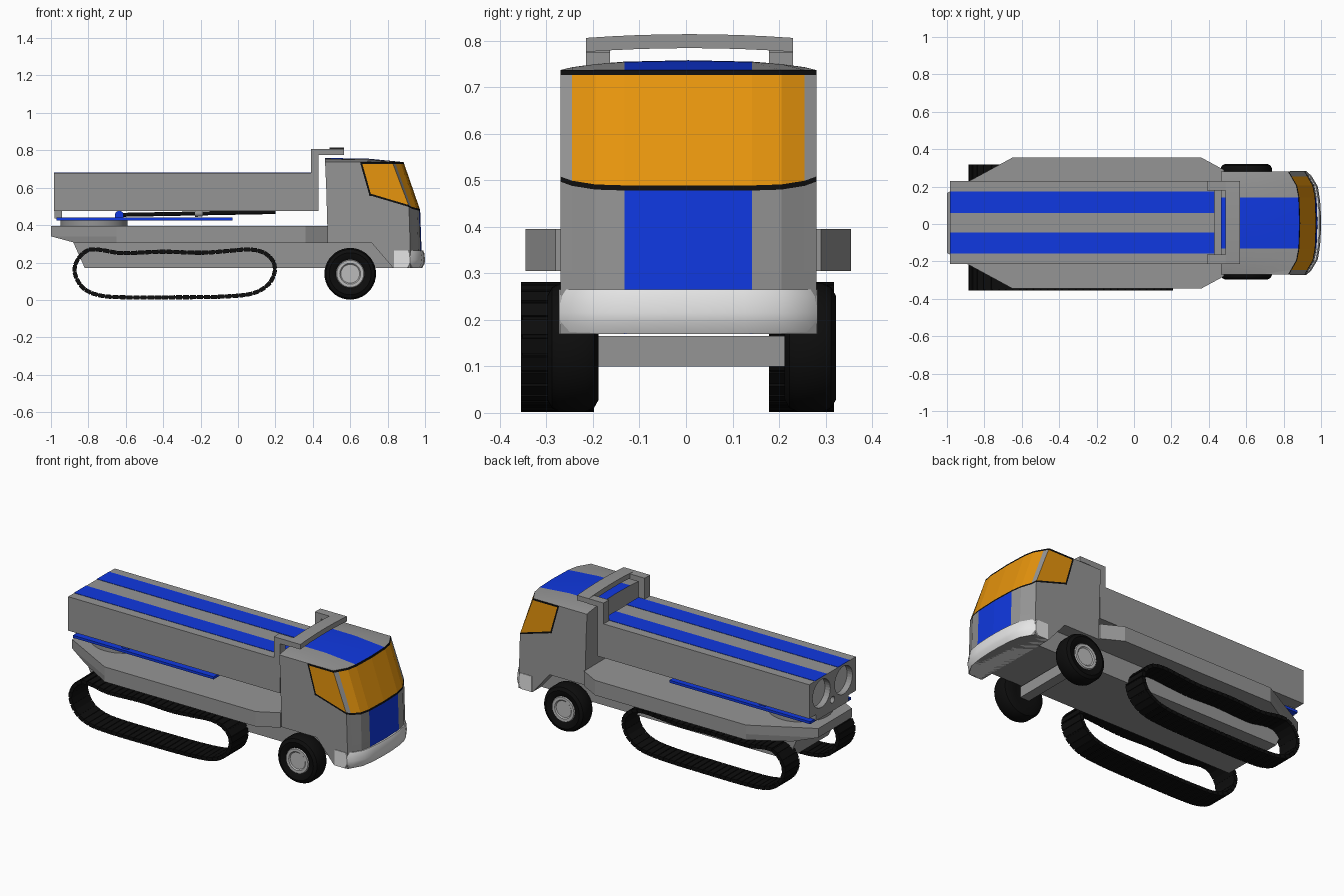
import bpy, bmesh, math
from mathutils import Vector

if "Cube" in bpy.data.objects:
    bpy.data.objects.remove(bpy.data.objects["Cube"])


def mat(name, r, g, b):
    m = bpy.data.materials.new(name)
    m.diffuse_color = (r, g, b, 1)
    m.use_nodes = True
    m.node_tree.nodes["Principled BSDF"].inputs["Base Color"].default_value = m.diffuse_color
    return m


BODY = mat("body grey", 0.30, 0.30, 0.30)
BLUE = mat("stripe blue", 0.005, 0.04, 0.75)
GLASS = mat("amber glass", 0.80, 0.30, 0.004)
BLACK = mat("rubber black", 0.004, 0.004, 0.004)
PALE = mat("bumper white", 0.78, 0.78, 0.78)
HUB = mat("hub light grey", 0.50, 0.50, 0.50)


def make(name, verts, faces, mats, idx=None, smooth=None):
    me = bpy.data.meshes.new(name)
    me.from_pydata([tuple(v) for v in verts], [], faces)
    for m in mats:
        me.materials.append(m)
    if idx:
        for p, i in zip(me.polygons, idx):
            p.material_index = i
    bm = bmesh.new()
    bm.from_mesh(me)
    bmesh.ops.remove_doubles(bm, verts=bm.verts, dist=1e-5)
    bmesh.ops.recalc_face_normals(bm, faces=bm.faces)
    bm.to_mesh(me)
    bm.free()
    ob = bpy.data.objects.new(name, me)
    bpy.context.collection.objects.link(ob)
    if smooth:
        bpy.ops.object.select_all(action='DESELECT')
        ob.select_set(True)
        bpy.context.view_layer.objects.active = ob
        bpy.ops.object.shade_smooth_by_angle(angle=math.radians(smooth))
    return ob


def loft(name, rings, mats, pick=None, caps=True, smooth=None):
    """Skin closed rings; pick(row, col) gives the material index."""
    n = len(rings[0])
    faces, idx = [], []
    for r in range(len(rings) - 1):
        for i in range(n):
            j = (i + 1) % n
            faces.append((r * n + i, r * n + j, (r + 1) * n + j, (r + 1) * n + i))
            idx.append(pick(r, i) if pick else 0)
    if caps:
        faces += [tuple(range(n)), tuple(range((len(rings) - 1) * n, len(rings) * n))]
        idx += [0, 0]
    return make(name, [p for ring in rings for p in ring], faces, mats, idx, smooth)


def box(name, x0, x1, y0, y1, z0, z1, m):
    return loft(name, [[(x0, y0, z), (x1, y0, z), (x1, y1, z), (x0, y1, z)] for z in (z0, z1)], [m])


def mirrored(half, z, yc=0.005):
    """Half outline (x, y) -> closed symmetric ring at height z."""
    return [(x, yc + y, z) for x, y in half] + [(x, yc - y, z) for x, y in reversed(half)]


def rod(name, a, b, r, m, n=24, smooth=40):
    a, b = Vector(a), Vector(b)
    d = (b - a).normalized()
    u = d.orthogonal().normalized()
    v = d.cross(u)
    ring = [r * (math.cos(t) * u + math.sin(t) * v) for t in (2 * math.pi * i / n for i in range(n))]
    return loft(name, [[a + p for p in ring], [b + p for p in ring]], [m], smooth=smooth)


# Cab: rings of eight columns per side, from the nose centre round to the back
COL_Y = [0, 0.137, 0.2, 0.25, 0.275, 0.275, 0.275, 0.275]
NOSE = [0, -0.005, -0.017, -0.046, -0.06]
SILL = [0.478, 0.478, 0.48, 0.488, 0.497, 0.557, 0.557, 0.557]
CAB_Y = 0.005


def cab_ring(xf, z, xw, xb):
    xs = [xf + d for d in NOSE] + [xw, xw - 0.01, xb]
    zs = z if isinstance(z, list) else [z] * 8
    pts = list(zip(xs, COL_Y, zs))
    return [(x, CAB_Y + y, h) for x, y, h in pts] + [(x, CAB_Y - y, h) for x, y, h in pts[:0:-1]]


def cab_mat(row, i):
    k = min(i, 14 - i)
    if i == 7:
        k = 7
    if row <= 2:
        return 1 if k == 0 else 0
    if row in (3, 5):
        return 3 if k <= 5 else 0
    return [2, 2, 2, 0, 2, 3, 0, 0][k]


loft("cab", [cab_ring(0.983, 0.17, 0.86, 0.83),
             cab_ring(0.98, 0.305, 0.74, 0.715),
             cab_ring(0.98, 0.305, 0.74, 0.48),
             cab_ring(0.974, SILL, 0.712, 0.473),
             cab_ring(0.971, [z + 0.011 for z in SILL], 0.71, 0.473),
             cab_ring(0.889, 0.726, 0.665, 0.466),
             cab_ring(0.885, 0.737, 0.663, 0.465)],
     [BODY, BLUE, GLASS, BLACK], cab_mat)

# Cab roof: crowned grid with a blue centre stripe, closed at the back
CROWN = [0.021, 0.018, 0.013, 0.006, 0]
cols = [(-1, k) for k in (4, 3, 2, 1)] + [(1, k) for k in range(5)]
verts = []
for x, f in ((0.465, 1), (0.68, 0.95), (None, 0)):
    for s, k in cols:
        verts.append((x or 0.885 + NOSE[k], CAB_Y + s * COL_Y[k], 0.737 + f * CROWN[k]))
faces = [(r * 9 + i, r * 9 + i + 1, r * 9 + i + 10, r * 9 + i + 9) for r in range(2) for i in range(8)]
idx = [1 if i in (3, 4) else 0 for r in range(2) for i in range(8)]
make("cab_roof", verts, faces + [tuple(range(9))], [BODY, BLUE], idx + [0], smooth=30)

# Wrap-around bumper
BUMP = [(0.83, 0.27), (0.835, 0.278), (0.92, 0.278), (0.947, 0.255), (0.983, 0.195), (0.995, 0.12), (1.0, 0.04)]
loft("bumper", [mirrored([(x - d * (x > 0.9), y) for x, y in BUMP], z)
                for z, d in ((0.17, 0.015), (0.195, 0.002), (0.215, 0), (0.25, 0.004), (0.265, 0.01))],
     [PALE], smooth=35)

# Deck, lower hull and front axle
FRONT = [(0.48, 0.285), (0.36, 0.35), (-0.65, 0.35)]
loft("deck", [mirrored(FRONT + [(-0.87, 0.22)], 0.305),
              mirrored(FRONT + [(-1.0, 0.16)], 0.34),
              mirrored(FRONT + [(-1.0, 0.16)], 0.395)], [BODY])
hull = [(-0.88, 0.306), (-0.82, 0.172), (0.9, 0.172), (0.9, 0.306)]
loft("hull", [[(x, y, z) for x, z in hull] for y in (-0.19, 0.2)], [BODY])
box("front_axle", 0.57, 0.63, -0.2, 0.215, 0.1, 0.165, BODY)

# Front wheels: lathed tyre and hub
PROFILE = [(0.0, 0.044), (0.05, 0.044), (0.056, 0.05), (0.072, 0.05), (0.076, 0.044), (0.085, 0.05),
           (0.112, 0.055), (0.13, 0.045), (0.138, 0.028), (0.138, -0.028), (0.13, -0.045),
           (0.112, -0.055), (0.07, -0.055), (0.0, -0.05)]
for side, yc in ((1, 0.267), (-1, -0.243)):
    rings = [[(0.6 + r * math.cos(a), yc + side * y, 0.14 + r * math.sin(a))
              for a in (2 * math.pi * i / 40 for i in range(40))] for r, y in PROFILE]
    loft("front_wheel", rings, [BLACK, HUB], lambda row, i: 1 if row < 4 else 0, caps=False, smooth=35)

# Tracks: closed spline path, carrying a thin belt and separate pads
PATH = [(-0.875, 0.15), (-0.855, 0.22), (-0.8, 0.268), (-0.72, 0.266), (-0.62, 0.25), (-0.4, 0.258),
        (-0.2, 0.252), (-0.05, 0.262), (0.06, 0.27), (0.14, 0.253), (0.19, 0.205), (0.197, 0.15),
        (0.165, 0.085), (0.08, 0.035), (-0.08, 0.018), (-0.35, 0.014), (-0.6, 0.014), (-0.74, 0.024),
        (-0.83, 0.065)]


def spline(pts, sub=16):
    out = []
    n = len(pts)
    for i in range(n):
        a, b, c, d = (Vector(pts[(i + k) % n]) for k in (-1, 0, 1, 2))
        for s in range(sub):
            t = s / sub
            out.append(0.5 * (2 * b + (c - a) * t + (2 * a - 5 * b + 4 * c - d) * t * t
                              + (3 * b - a - 3 * c + d) * t ** 3))
    return out


def even(pts, n):
    pts = pts + [pts[0]]
    total = sum((q - p).length for p, q in zip(pts, pts[1:]))
    out, walked = [], 0.0
    for p, q in zip(pts, pts[1:]):
        step = (q - p).length
        while len(out) < n and len(out) * total / n < walked + step:
            out.append(p.lerp(q, (len(out) * total / n - walked) / step))
        walked += step
    return out


N = 64
path = even(spline(PATH), N)
for y0, y1 in ((-0.355, -0.198), (0.178, 0.318)):
    rings, verts, faces = [], [], []
    for i in range(N):
        p, q = path[i], path[(i + 1) % N]
        d = (path[(i + 1) % N] - path[i - 1]).normalized()
        nrm = Vector((-d.y, d.x))
        pts = [p + nrm * 0.006, p - nrm * 0.006]
        rings.append([(w.x, y, w.y) for w, y in zip((pts[0], pts[0], pts[1], pts[1]),
                                                  (y0 + .004, y1 - .004, y1 - .004, y0 + .004))])
        # pad between this station and the next
        e = (q - p).normalized()
        m = Vector((-e.y, e.x)) * 0.011
        a, b = p.lerp(q, 0.06), p.lerp(q, 0.94)
        base = len(verts)
        verts += [(w.x, y, w.y) for y in (y0, y1) for w in (a + m, b + m, b - m, a - m)]
        faces += [tuple(base + v for v in f) for f in
                  ((0, 1, 2, 3), (4, 5, 6, 7), (0, 1, 5, 4), (1, 2, 6, 5), (2, 3, 7, 6), (3, 0, 4, 7))]
    loft("track_belt", rings + [rings[0]], [BLACK], caps=False)
    make("track_pads", verts, faces, [BLACK])

# Turntable, swing frame and lifting ram
rod("turntable", (-0.77, 0.005, 0.39), (-0.77, 0.005, 0.426), 0.18, BODY, 40)
box("swing_frame", -0.97, -0.03, -0.19, 0.2, 0.426, 0.441, BLUE)
rod("frame_pivot", (-0.635, -0.17, 0.452), (-0.635, 0.18, 0.452), 0.024, BLUE)
for y in (-0.09, 0.1):
    rod("lift_ram", (-0.62, y, 0.455), (0.2, y, 0.47), 0.011, BLACK, 12)
    rod("ram_collar", (-0.23, y, 0.461), (-0.19, y, 0.463), 0.017, BODY, 16)
box("rear_hinge", -0.982, -0.94, -0.15, 0.16, 0.435, 0.48, BODY)

# Launch container with two round recesses in the rear
crate = box("container", -0.985, 0.43, -0.215, 0.23, 0.475, 0.68, BODY)
for y, z, r in ((-0.098, 0.583, 0.084), (0.113, 0.583, 0.084), (0.0075, 0.505, 0.02)):
    cutter = rod("recess_cutter", (-1.02, y, z), (-0.945, y, z), r, BODY, 32, None)
    cutter.hide_render = True
    mod = crate.modifiers.new("recess", 'BOOLEAN')
    mod.operation, mod.solver, mod.object = 'DIFFERENCE', 'EXACT', cutter
    bpy.ops.object.select_all(action='DESELECT')
    crate.select_set(True)
    bpy.context.view_layer.objects.active = crate
    bpy.ops.object.modifier_apply(modifier=mod.name)
    bpy.data.objects.remove(cutter)
    if r > 0.05:
        rod("tube_cap", (-0.95, y, z), (-0.943, y, z), r - 0.001, HUB, 32)
for y0, y1 in ((-0.158, -0.045), (0.06, 0.175)):
    box("container_stripe", -0.985, 0.43, y0, y1, 0.679, 0.682, BLUE)

# Hook frame over the cab
for y0, y1 in ((-0.215, -0.163), (0.178, 0.23)):
    box("hook_post", 0.39, 0.43, y0, y1, 0.67, 0.776, BODY)
    box("hook_arm", 0.39, 0.5, y0, y1, 0.774, 0.806, BODY)
bar = []
for i in range(9):
    y = -0.215 + 0.445 * i / 8
    h = 0.008 * (1 - ((i - 4) / 4) ** 2)
    bar.append([(x, y, z + h) for x, z in ((0.49, 0.776), (0.567, 0.776), (0.567, 0.806), (0.49, 0.806))])
loft("hook_bar", bar, [BODY], smooth=30)
